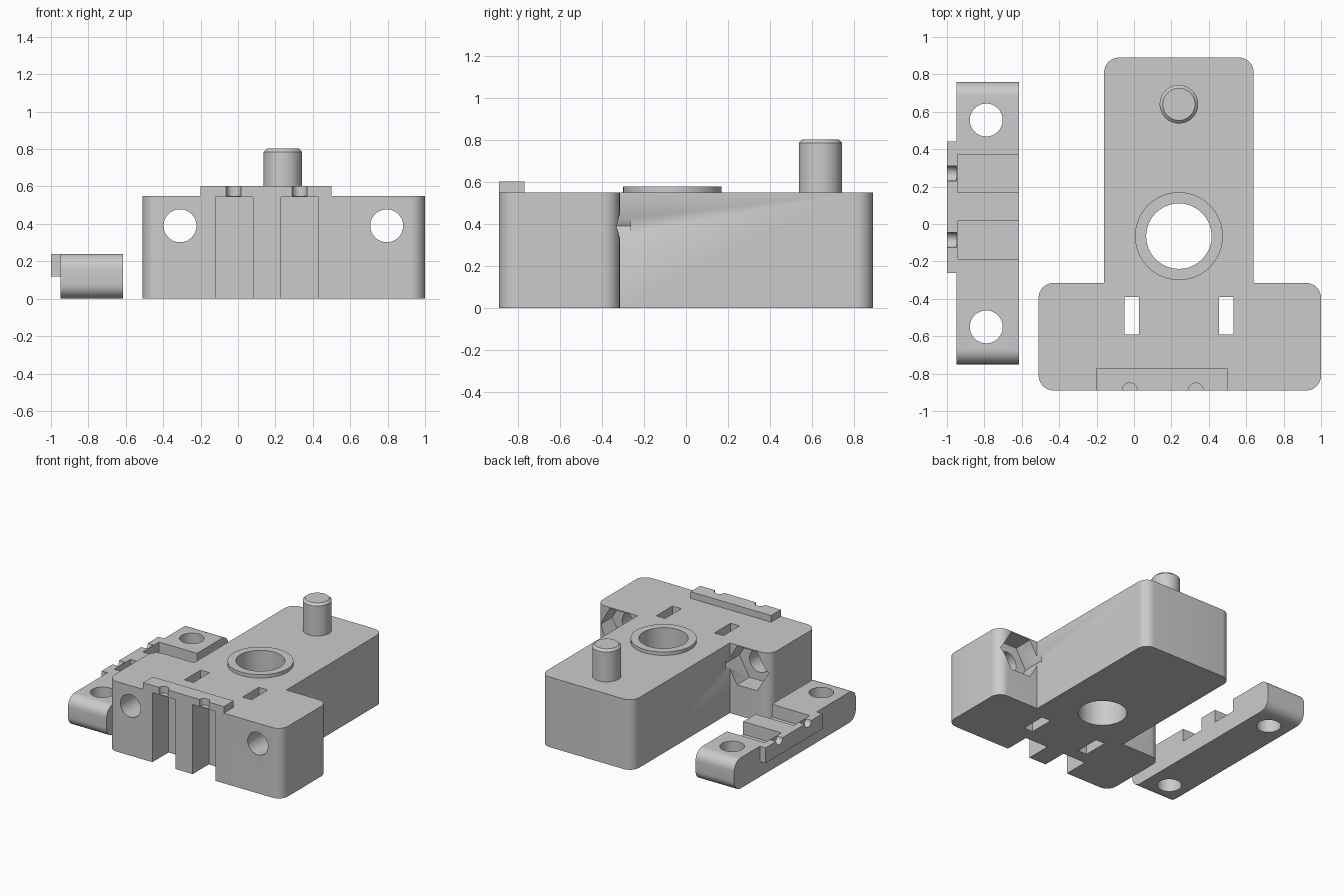
import bpy, bmesh, math
from mathutils import Vector

if "Cube" in bpy.data.objects:
    bpy.data.objects.remove(bpy.data.objects["Cube"])

grey = bpy.data.materials.new("plain_grey")
grey.diffuse_color = (0.6, 0.6, 0.6, 1)
grey.use_nodes = True
grey.node_tree.nodes["Principled BSDF"].inputs["Base Color"].default_value = grey.diffuse_color


def rounded(corners):
    """Outline from (u, v, radius) right-angled corners."""
    pts, n = [], len(corners)
    for i, (u, v, r) in enumerate(corners):
        p = Vector((u, v))
        if r == 0:
            pts.append(p)
            continue
        a = (Vector(corners[i - 1][:2]) - p).normalized()
        b = (Vector(corners[(i + 1) % n][:2]) - p).normalized()
        c = p + r * (a + b)
        for k in range(9):
            t = math.pi / 2 * k / 8
            pts.append(c - r * (b * math.cos(t) + a * math.sin(t)))
    return pts


def rect(u0, u1, v0, v1, r=0):
    return rounded([(u0, v0, r), (u1, v0, r), (u1, v1, r), (u0, v1, r)])


def circle(u, v, r, n=48):
    return [Vector((u + r * math.cos(2 * math.pi * k / n),
                    v + r * math.sin(2 * math.pi * k / n))) for k in range(n)]


def prism(name, pts, axis, lo, hi):
    """Extrude a 2D outline along an axis."""
    place = {"x": lambda p, w: (w, p[0], p[1]),
             "y": lambda p, w: (p[0], w, p[1]),
             "z": lambda p, w: (p[0], p[1], w)}[axis]
    bm = bmesh.new()
    rings = [[bm.verts.new(place(p, w)) for p in pts] for w in (lo, hi)]
    n = len(pts)
    for ring in rings:
        bm.faces.new(ring)
    for i in range(n):
        j = (i + 1) % n
        bm.faces.new((rings[0][i], rings[0][j], rings[1][j], rings[1][i]))
    bmesh.ops.recalc_face_normals(bm, faces=bm.faces)
    me = bpy.data.meshes.new(name)
    bm.to_mesh(me)
    bm.free()
    me.materials.append(grey)
    ob = bpy.data.objects.new(name, me)
    bpy.context.collection.objects.link(ob)
    return ob


def cut(target, cutters):
    """Subtract each cutter, then discard it."""
    for c in cutters:
        c.hide_render = True
        m = target.modifiers.new("cut", "BOOLEAN")
        m.operation, m.solver, m.object = "DIFFERENCE", "EXACT", c
        bpy.context.view_layer.objects.active = target
        bpy.ops.object.modifier_apply(modifier=m.name)
        bpy.data.objects.remove(c)


R = 0.08
HOLE = 0.088
HUB = (0.24, -0.065)

# T-shaped body
body = prism("body", rounded([
    (-0.51, -0.89, R), (1.0, -0.89, R), (1.0, -0.315, R), (0.64, -0.315, 0),
    (0.64, 0.89, R), (-0.16, 0.89, R), (-0.16, -0.315, 0), (-0.51, -0.315, R)]),
    "z", 0, 0.55)
cuts = [prism("bore", circle(*HUB, 0.175), "z", -0.1, 0.7)]
for x in (-0.31, 0.795):        # bolt holes with hexagonal nut pockets
    cuts.append(prism("bolt_hole", circle(x, 0.39, HOLE), "y", -1, -0.3))
    cuts.append(prism("nut_pocket", circle(x, 0.39, 0.175, 6), "y", -0.47, -0.265))
for x in (-0.0125, 0.4925):     # narrow through slots
    cuts.append(prism("slot", rect(x - 0.039, x + 0.039, -0.59, -0.39), "z", -0.1, 0.7))
for x in (-0.02, 0.33):         # front channels under a thin roof
    cuts.append(prism("channel", rect(x - 0.1, x + 0.1, -1, -0.69), "z", -0.1, 0.545))
cut(body, cuts)

# Front lip with round notches
lip = prism("front_lip", rect(-0.2, 0.5, -0.89, -0.77), "z", 0.547, 0.602)
cut(lip, [prism("notch", circle(x, -0.89, 0.04, 24), "z", 0.5, 0.7)
          for x in (-0.023, 0.33)])

# Raised ring around the bore
ring = prism("bore_ring", circle(*HUB, 0.235), "z", 0.548, 0.577)
cut(ring, [prism("ring_bore", circle(*HUB, 0.175), "z", 0.4, 0.7)])

# Peg with chamfered top
peg = prism("peg", circle(0.24, 0.64, 0.103), "z", 0.54, 0.802)
bm = bmesh.new()
bm.from_mesh(peg.data)
rim = [e for e in bm.edges if all(v.co.z > 0.8 for v in e.verts)]
bmesh.ops.bevel(bm, geom=rim, offset=0.017, segments=1, affect="EDGES")
bm.to_mesh(peg.data)
bm.free()

# Clamp bar with rounded ends, bolt holes and pockets
clamp = prism("clamp_bar", rect(-0.75, 0.76, 0, 0.24, R), "x", -0.95, -0.615)
cuts = [prism("clamp_hole", circle(-0.79, y, HOLE), "z", -0.1, 0.4) for y in (-0.55, 0.556)]
cuts += [prism("pocket", rect(y - 0.101, y + 0.101, 0.14, 0.4), "x", -0.945, -0.5)
         for y in (-0.085, 0.27)]
cut(clamp, cuts)

# Clamp lip with round notches
clamp_lip = prism("clamp_lip", rect(-0.262, 0.442, 0.12, 0.24), "x", -1.0, -0.947)
cut(clamp_lip, [prism("lip_notch", circle(y, 0.24, 0.04, 24), "x", -1.1, -0.9)
                for y in (-0.085, 0.27)])

# Smooth the round surfaces, keep edges crisp
bpy.ops.object.select_all(action="DESELECT")
for ob in (body, lip, ring, peg, clamp, clamp_lip):
    ob.select_set(True)
bpy.context.view_layer.objects.active = body
bpy.ops.object.shade_smooth_by_angle(angle=math.radians(30))
